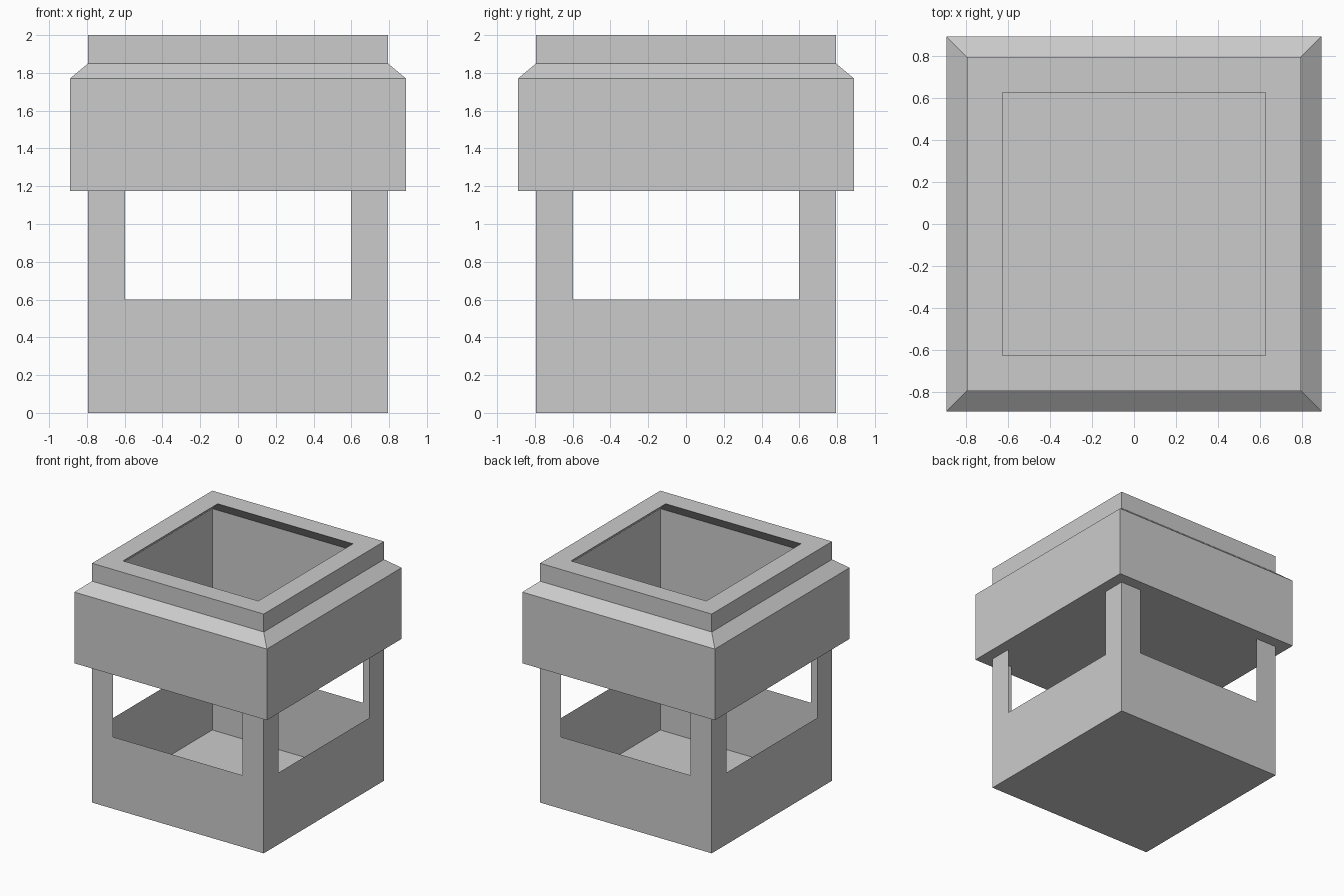
import bpy, bmesh
from mathutils import Matrix
from math import pi

if "Cube" in bpy.data.objects:
    bpy.data.objects.remove(bpy.data.objects["Cube"])

BODY, COLLAR, LIP, WINDOW = 0.794, 0.89, 0.625, 0.598   # half widths
SILL, SHELF, CHAMFER, NECK, TOP = 0.6, 1.175, 1.77, 1.85, 2.0


def finish(name, bm):
    me = bpy.data.meshes.new(name)
    bm.to_mesh(me)
    bm.free()
    ob = bpy.data.objects.new(name, me)
    bpy.context.collection.objects.link(ob)
    return ob


def square_loft(name, profile, cap_start=False, closed=False, recalc=True):
    """Sweep a (half width, height) profile around a square."""
    bm = bmesh.new()
    rings = [[bm.verts.new((sx * h, sy * h, z))
              for sx, sy in ((-1, -1), (1, -1), (1, 1), (-1, 1))]
             for h, z in profile]
    pairs = list(zip(rings, rings[1:]))
    if closed:
        pairs.append((rings[-1], rings[0]))
    for a, b in pairs:
        for i in range(4):
            j = (i + 1) % 4
            bm.faces.new((a[i], a[j], b[j], b[i]))
    if cap_start:
        bm.faces.new(rings[0][::-1])
    if recalc:
        bmesh.ops.recalc_face_normals(bm, faces=bm.faces)
    return finish(name, bm)


# Thin-walled open base with a floor
square_loft("base_tray", [(BODY, 0), (BODY, SILL)], cap_start=True, recalc=False)

# Thin angle-shaped corner posts between the windows
for n in range(4):
    bm = bmesh.new()
    path = [(WINDOW, -BODY), (BODY, -BODY), (BODY, -WINDOW)]
    low = [bm.verts.new((x, y, SILL)) for x, y in path]
    high = [bm.verts.new((x, y, SHELF)) for x, y in path]
    for i in range(2):
        bm.faces.new((low[i], low[i + 1], high[i + 1], high[i]))
    bm.transform(Matrix.Rotation(n * pi / 2, 4, 'Z'))
    finish(f"corner_post_{n + 1}", bm)

# Wide collar with flat underside, chamfered shoulder
square_loft("collar", [(COLLAR, SHELF), (COLLAR, CHAMFER), (BODY, NECK)],
            cap_start=True, recalc=False)

# Inner wall of the upper basin, facing inward
square_loft("basin_wall", [(BODY, NECK), (BODY, SHELF)], recalc=False)

# Top rim with undercut inner slope
square_loft("top_rim", [(BODY, NECK), (BODY, TOP), (LIP, TOP)], closed=True)
